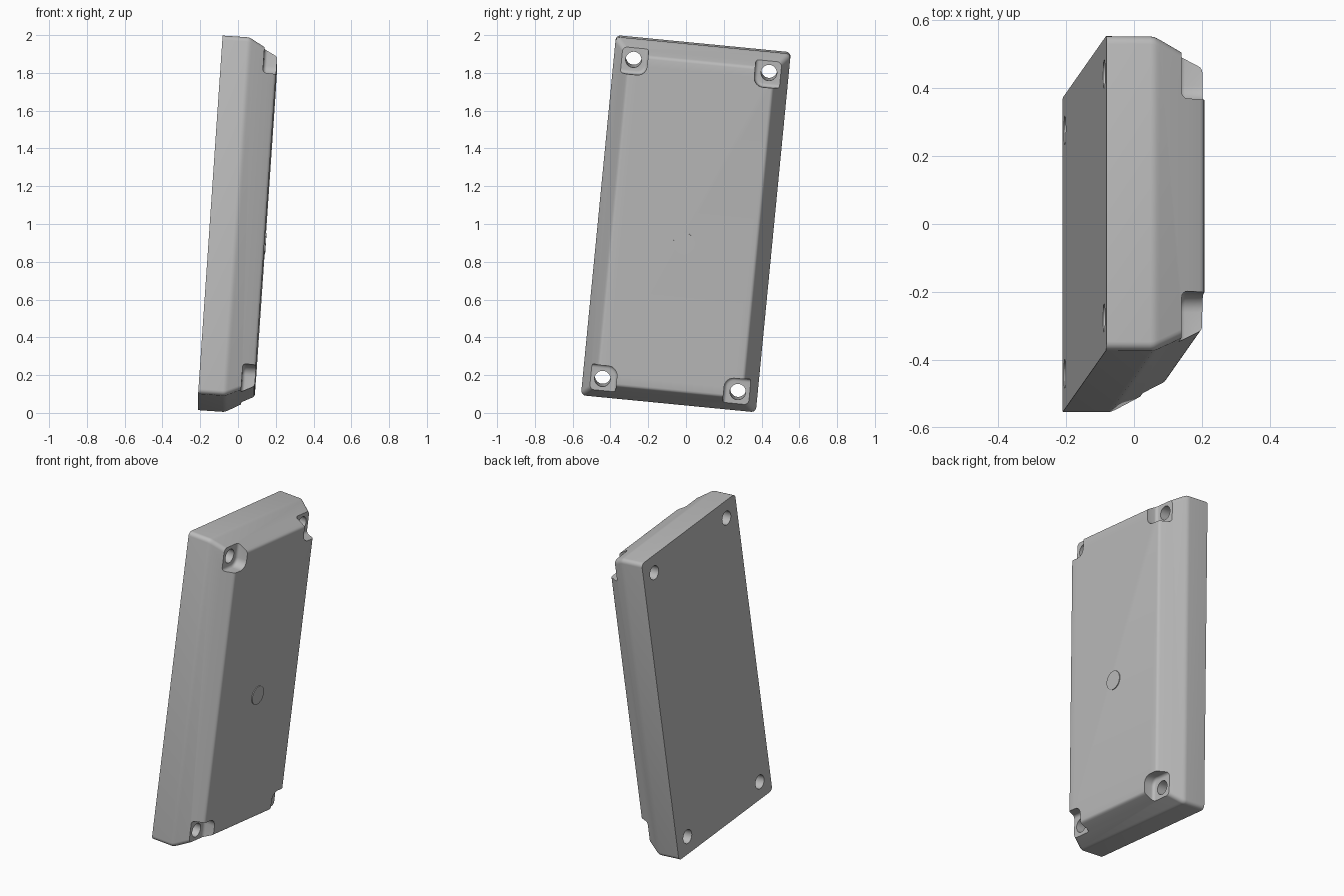
import bpy, bmesh, math
from mathutils import Matrix, Vector

cube = bpy.data.objects.get("Cube")
if cube:
    bpy.data.objects.remove(cube, do_unlink=True)

WIDTH, HEIGHT, DEPTH = 0.93, 1.911, 0.295

# Tilted frame: local x = width, y = height, z = out of the lid
up = Vector((0.13, 0.185, 1.9)).normalized()
side = Vector((0, 0.925, -0.095))
side = (side - up * side.dot(up)).normalized()
out = side.cross(up)
frame = Matrix((side, up, out)).transposed().to_4x4()
frame.translation = (-0.146, 0, 1.006)

grey = bpy.data.materials.new("plain grey")
grey.use_nodes = True
colour = (0.5, 0.5, 0.5, 1)
grey.diffuse_color = colour
grey.node_tree.nodes["Principled BSDF"].inputs["Base Color"].default_value = colour


def add_object(name, bm):
    bmesh.ops.recalc_face_normals(bm, faces=bm.faces)
    mesh = bpy.data.meshes.new(name)
    bm.to_mesh(mesh)
    bm.free()
    mesh.materials.append(grey)
    ob = bpy.data.objects.new(name, mesh)
    bpy.context.collection.objects.link(ob)
    ob.matrix_world = frame
    return ob


def rounded_rectangle(w, h, r, steps=5):
    points = []
    for k, (sx, sy) in enumerate([(1, 1), (-1, 1), (-1, -1), (1, -1)]):
        for i in range(steps + 1):
            a = math.pi / 2 * (k + i / steps)
            points.append((sx * (w / 2 - r) + r * math.cos(a),
                           sy * (h / 2 - r) + r * math.sin(a)))
    return points


# Housing: straight walls, then a softened slope up to the flat lid
bm = bmesh.new()
profile = [(0, 0), (0.13, 0), (0.14, 0.001), (0.149, 0.004), (0.158, 0.008),
           (0.28, 0.07), (0.288, 0.075), (0.293, 0.081), (DEPTH, 0.09)]
rings = []
for z, inset in profile:
    outline = rounded_rectangle(WIDTH - 2 * inset, HEIGHT - 2 * inset, 0.025)
    rings.append([bm.verts.new((x, y, z)) for x, y in outline])
for low, high in zip(rings, rings[1:]):
    for i in range(len(low)):
        j = (i + 1) % len(low)
        bm.faces.new((low[i], low[j], high[j], high[i]))
bm.faces.new(rings[0])
bm.faces.new(rings[-1])
housing = add_object("housing", bm)

corners = [(sx, sy) for sx in (-1, 1) for sy in (-1, 1)]

# Screw pockets: rounded blocks overlapping each corner of the lid
bm = bmesh.new()
size, floor, overhang = 0.18, 0.225, 0.15
for sx, sy in corners:
    part = bmesh.new()
    bmesh.ops.create_cube(part, size=1)
    span = size + overhang
    shift = (overhang - size) / 2
    bmesh.ops.scale(part, vec=(span, span, 0.3), verts=part.verts)
    bmesh.ops.translate(part, verts=part.verts, vec=(
        sx * (WIDTH / 2 + shift), sy * (HEIGHT / 2 + shift), floor + 0.15))
    uprights = [e for e in part.edges
                if abs(e.verts[0].co.z - e.verts[1].co.z) > 0.1]
    bmesh.ops.bevel(part, geom=uprights, offset=0.05, segments=6,
                    profile=0.5, affect='EDGES')
    rim = [e for e in part.edges
           if all(v.co.z < floor + 0.001 for v in e.verts)]
    bmesh.ops.bevel(part, geom=rim, offset=0.018, segments=4,
                    profile=0.5, affect='EDGES')
    temp = bpy.data.meshes.new("pocket_part")
    part.to_mesh(temp)
    part.free()
    bm.from_mesh(temp)
    bpy.data.meshes.remove(temp)
pockets = add_object("pocket_cutter", bm)

# Screw holes right through the housing
bm = bmesh.new()
for sx, sy in corners:
    place = Matrix.Translation((sx * (WIDTH / 2 - 0.105),
                                sy * (HEIGHT / 2 - 0.105), 0.15))
    bmesh.ops.create_cone(bm, cap_ends=True, segments=32, radius1=0.042,
                          radius2=0.042, depth=0.8, matrix=place)
holes = add_object("hole_cutter", bm)

for cutter in (pockets, holes):
    cutter.hide_render = True
    mod = housing.modifiers.new("cut", 'BOOLEAN')
    mod.operation = 'DIFFERENCE'
    mod.solver = 'EXACT'
    mod.object = cutter
    bpy.ops.object.select_all(action='DESELECT')
    bpy.context.view_layer.objects.active = housing
    housing.select_set(True)
    bpy.ops.object.modifier_apply(modifier=mod.name)
    bpy.data.objects.remove(cutter, do_unlink=True)

# Small round pad standing just proud of the lid
bm = bmesh.new()
bmesh.ops.create_cone(bm, cap_ends=True, segments=40, radius1=0.057,
                      radius2=0.057, depth=0.008,
                      matrix=Matrix.Translation((0, -0.09, DEPTH + 0.001)))
pad = add_object("round_pad", bm)

for ob in (housing, pad):
    bpy.ops.object.select_all(action='DESELECT')
    bpy.context.view_layer.objects.active = ob
    ob.select_set(True)
    bpy.ops.object.shade_smooth_by_angle(angle=math.radians(35))
